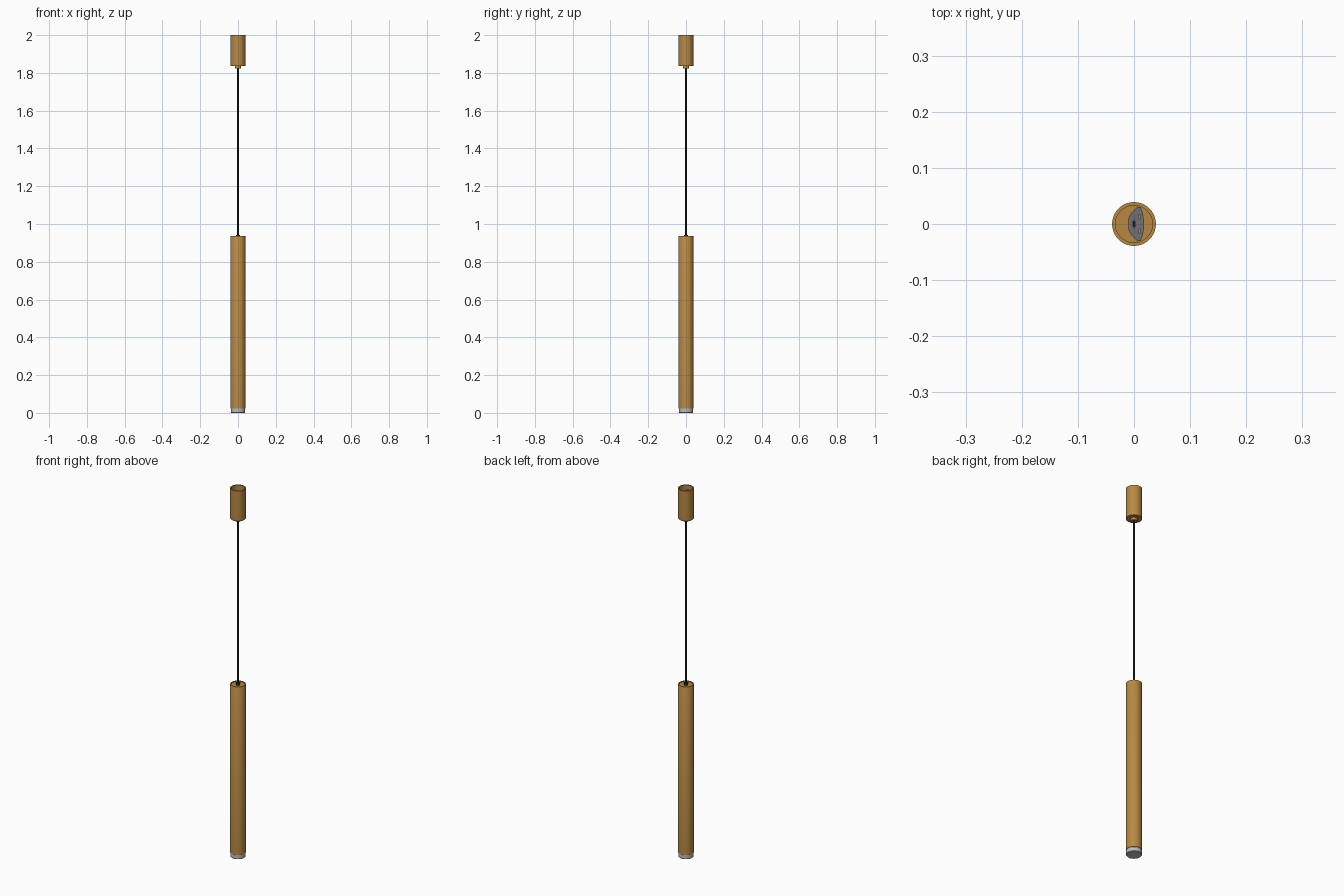
import bpy, bmesh, math

if "Cube" in bpy.data.objects:
    bpy.data.objects.remove(bpy.data.objects["Cube"])

def material(name, color):
    m = bpy.data.materials.new(name)
    m.diffuse_color = color
    m.use_nodes = True
    m.node_tree.nodes["Principled BSDF"].inputs["Base Color"].default_value = m.diffuse_color
    return m

brass = material("brass", (0.48, 0.25, 0.06, 1))
black = material("black_cord", (0.01, 0.01, 0.01, 1))
steel = material("bracket_steel", (0.16, 0.16, 0.18, 1))
frosted = material("frosted_diffuser", (0.5, 0.5, 0.52, 1))

def finish(name, bm, mat):
    bmesh.ops.recalc_face_normals(bm, faces=bm.faces)
    me = bpy.data.meshes.new(name)
    bm.to_mesh(me)
    bm.free()
    ob = bpy.data.objects.new(name, me)
    bpy.context.collection.objects.link(ob)
    if mat:
        me.materials.append(mat)
    return ob

def lathe(name, profile, mat, steps=64):
    """Spin an (r, z) profile around the z axis."""
    bm = bmesh.new()
    vs = [bm.verts.new((r, 0, z)) for r, z in profile]
    es = [bm.edges.new(p) for p in zip(vs, vs[1:])]
    bmesh.ops.spin(bm, geom=vs + es, cent=(0, 0, 0), axis=(0, 0, 1),
                   angle=2 * math.pi, steps=steps, use_merge=True)
    bmesh.ops.remove_doubles(bm, verts=bm.verts, dist=1e-5)
    ob = finish(name, bm, mat)
    bpy.context.view_layer.objects.active = ob
    ob.select_set(True)
    bpy.ops.object.shade_smooth_by_angle(angle=math.radians(35))
    ob.select_set(False)
    return ob

def prism(name, outline, z0, z1, mat=None):
    bm = bmesh.new()
    f = bm.faces.new([bm.verts.new((x, y, z0)) for x, y in outline])
    ext = bmesh.ops.extrude_face_region(bm, geom=[f])
    for v in ext["geom"]:
        if isinstance(v, bmesh.types.BMVert):
            v.co.z = z1
    return finish(name, bm, mat)

# Ceiling cup, open at the top
lathe("ceiling_canopy", [(0, 1.843), (0.033, 1.843), (0.033, 2.0), (0.039, 2.0),
                         (0.039, 1.837), (0.038, 1.836), (0, 1.836)], brass)

# Cord grip under the cup
lathe("canopy_collar", [(0, 1.838), (0.017, 1.838), (0.017, 1.824), (0.015, 1.822), (0, 1.822)], brass)

# Suspension cord
lathe("cord", [(0, 0.93), (0.005, 0.93), (0.005, 1.85), (0, 1.85)], black, 24)

# Long tubular shade with a shallow recessed top
lathe("shade_tube", [(0.034, 0.0235), (0.038, 0.0235), (0.039, 0.0245), (0.039, 0.934),
                     (0.038, 0.936), (0.034, 0.936), (0.034, 0.932), (0, 0.932)], brass)

# Cord grommet on top of the shade
lathe("cord_grommet", [(0, 0.930), (0.011, 0.930), (0.011, 0.937), (0.008, 0.943), (0, 0.943)], black, 32)

# Diffuser at the lower end
lathe("diffuser", [(0, 0.03), (0.0375, 0.03), (0.0375, 0.002), (0.0355, 0), (0, 0)], frosted)

# Mounting plate inside the cup, mirrored outline with three openings
half = [(-0.010, 0.010), (-0.006, 0.018), (0.006, 0.031), (0.012, 0.030), (0.016, 0.018), (0.018, 0.006)]
plate = prism("mounting_bracket", half + [(x, -y) for x, y in reversed(half)], 1.972, 1.976, steel)

def ellipse(cx, cy, rx, ry, n=16):
    return [(cx + rx * math.cos(2 * math.pi * i / n), cy + ry * math.sin(2 * math.pi * i / n)) for i in range(n)]

for i, hole in enumerate([(0.0, 0.0, 0.002, 0.007), (0.010, 0.013, 0.002, 0.004), (0.010, -0.013, 0.002, 0.004)]):
    cutter = prism(f"bracket_hole_cutter_{i}", ellipse(*hole), 1.96, 1.99)
    cutter.hide_render = True
    cutter.hide_set(True)
    mod = plate.modifiers.new("hole", "BOOLEAN")
    mod.operation = "DIFFERENCE"
    mod.solver = "EXACT"
    mod.object = cutter

# Upright flange of the bracket reaching down to the cup floor
prism("bracket_flange", [(-0.010, -0.010), (-0.007, -0.010), (-0.007, 0.010), (-0.010, 0.010)],
      1.843, 1.973, steel)
